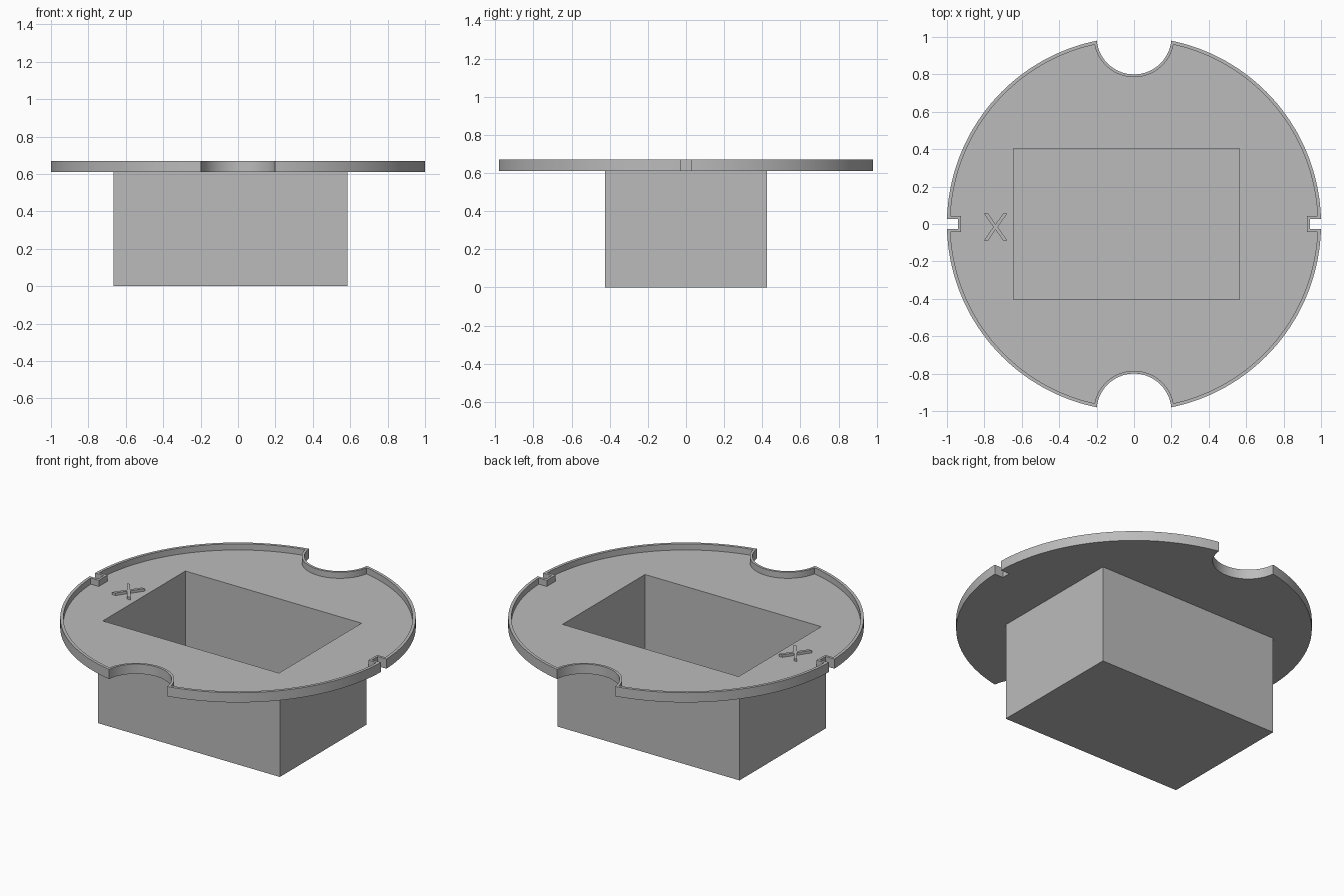
import bpy, bmesh
from math import sin, cos, asin, atan2, sqrt, pi

cube = bpy.data.objects.get("Cube")
if cube:
    bpy.data.objects.remove(cube, do_unlink=True)

BOTTOM, FLOOR, TOP = 0.61, 0.632, 0.67   # flange heights
WALL = 0.02                              # housing wall thickness

grey = bpy.data.materials.new("plain grey")
grey.use_nodes = True
colour = (0.5, 0.5, 0.5, 1)
grey.diffuse_color = colour
grey.node_tree.nodes["Principled BSDF"].inputs["Base Color"].default_value = colour


def all_quadrants(quarter):
    """Mirror a first-quadrant run of points into a closed outline."""
    left = [(-x, y) for x, y in reversed(quarter) if x > 1e-6]
    upper = quarter + left
    lower = [(-x, -y) for x, y in upper]
    return upper + [p for p in lower if abs(p[1]) > 1e-6 or p not in upper]


def flange_outline(radius, slot_half, slot_x, notch, steps=48):
    """Disc with a slot at each side and a round notch at front and back."""
    meet_y = (radius ** 2 + 1 - notch ** 2) / 2
    meet_x = sqrt(radius ** 2 - meet_y ** 2)
    a0, a1 = asin(slot_half / radius), atan2(meet_y, meet_x)
    b0, b1 = atan2(meet_y - 1, meet_x), -pi / 2
    pts = [(slot_x, slot_half)]
    for i in range(steps + 1):
        a = a0 + (a1 - a0) * i / steps
        pts.append((radius * cos(a), radius * sin(a)))
    for i in range(1, steps // 2):
        b = b0 + (b1 - b0) * i / (steps // 2)
        pts.append((notch * cos(b), 1 + notch * sin(b)))
    pts.append((0, 1 - notch))
    return all_quadrants(pts)


def rectangle(x0, x1, y):
    return [(x1, y), (x0, y), (x0, -y), (x1, -y)]


def ring(bm, points, z):
    verts = [bm.verts.new((x, y, z)) for x, y in points]
    edges = [bm.edges.new((v, verts[(i + 1) % len(verts)])) for i, v in enumerate(verts)]
    return verts, edges


def bridge(bm, a, b):
    n = len(a[0])
    for i in range(n):
        j = (i + 1) % n
        bm.faces.new((a[0][i], a[0][j], b[0][j], b[0][i]))


def finish(bm, name):
    bmesh.ops.recalc_face_normals(bm, faces=bm.faces[:])
    mesh = bpy.data.meshes.new(name)
    bm.to_mesh(mesh)
    bm.free()
    mesh.materials.append(grey)
    obj = bpy.data.objects.new(name, mesh)
    bpy.context.collection.objects.link(obj)
    bpy.ops.object.select_all(action='DESELECT')
    obj.select_set(True)
    bpy.context.view_layer.objects.active = obj
    bpy.ops.object.shade_smooth_by_angle(angle=pi / 6)


# Rimmed flange with a hollow housing hanging below it, one closed shell
bm = bmesh.new()
outer = flange_outline(1.0, 0.027, 0.94, 0.2)
inner = flange_outline(0.982, 0.043, 0.926, 0.215)
rim = [ring(bm, outer, BOTTOM), ring(bm, outer, TOP),
       ring(bm, inner, TOP), ring(bm, inner, FLOOR)]
for low, high in zip(rim, rim[1:]):
    bridge(bm, low, high)

pocket = rectangle(-0.645, 0.565, 0.405)
casing = rectangle(-0.645 - WALL, 0.565 + WALL, 0.405 + WALL)
for plate_ring, shape, z_top, z_end in ((rim[0], casing, BOTTOM, 0),
                                        (rim[3], pocket, FLOOR, WALL)):
    mouth, end = ring(bm, shape, z_top), ring(bm, shape, z_end)
    bmesh.ops.triangle_fill(bm, edges=plate_ring[1] + mouth[1],
                            use_beauty=True, normal=(0, 0, 1))
    bridge(bm, mouth, end)
    bm.faces.new(end[0])
finish(bm, "flange_and_housing")

# Raised cross on the flange floor marking one side
bm = bmesh.new()
cross = [(x - 0.74, y - 0.016) for x, y in
         all_quadrants([(0.012, 0), (0.062, 0.072), (0.04, 0.072), (0, 0.0144)])]
# drop any repeated corner where the quadrants meet
cross = [p for i, p in enumerate(cross)
         if all(abs(p[0] - q[0]) + abs(p[1] - q[1]) > 1e-5 for q in cross[:i])]
base, cap = ring(bm, cross, FLOOR), ring(bm, cross, FLOOR + 0.016)
bridge(bm, base, cap)
bm.faces.new(base[0])
bm.faces.new(cap[0])
finish(bm, "raised_cross")
